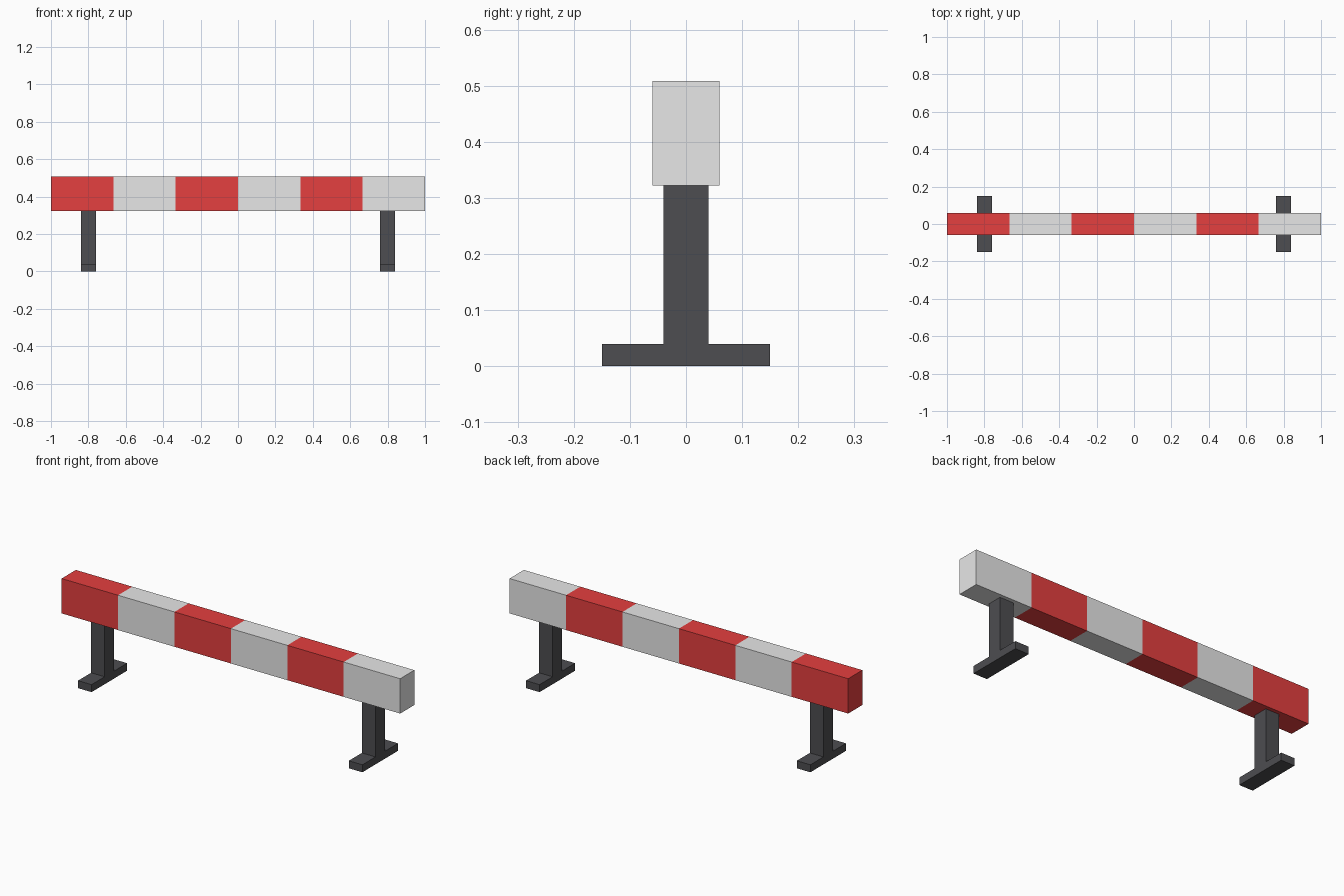
import bpy
import bmesh
from mathutils import Vector

cube = bpy.data.objects.get("Cube")
if cube:
    bpy.data.objects.remove(cube, do_unlink=True)


def make_material(name, rgb):
    mat = bpy.data.materials.new(name)
    mat.use_nodes = True
    color = (*rgb, 1.0)
    mat.diffuse_color = color
    mat.node_tree.nodes["Principled BSDF"].inputs["Base Color"].default_value = color
    return mat


def make_object(name, bm, materials):
    bmesh.ops.recalc_face_normals(bm, faces=bm.faces)
    mesh = bpy.data.meshes.new(name)
    bm.to_mesh(mesh)
    bm.free()
    for mat in materials:
        mesh.materials.append(mat)
    obj = bpy.data.objects.new(name, mesh)
    bpy.context.collection.objects.link(obj)
    return obj


red = make_material("warning_red", (0.78, 0.05, 0.05))
white = make_material("off_white", (0.8, 0.8, 0.8))
dark = make_material("dark_grey", (0.075, 0.075, 0.082))

BEAM_BOTTOM, BEAM_TOP = 0.322, 0.508
BEAM_DEPTH = 0.12
STRIPES = 6
STRIPE_WIDTH = 2 / STRIPES

# Striped beam: one box, cut at each stripe edge and coloured by x
bm = bmesh.new()
bmesh.ops.create_cube(bm, size=1)
bmesh.ops.scale(bm, vec=(2, BEAM_DEPTH, BEAM_TOP - BEAM_BOTTOM), verts=bm.verts)
bmesh.ops.translate(bm, vec=(0, 0, (BEAM_TOP + BEAM_BOTTOM) / 2), verts=bm.verts)
for i in range(1, STRIPES):
    bmesh.ops.bisect_plane(bm, geom=bm.verts[:] + bm.edges[:] + bm.faces[:],
                           plane_co=(-1 + i * STRIPE_WIDTH, 0, 0), plane_no=(1, 0, 0))
for face in bm.faces:
    x = face.calc_center_median().x
    stripe = min(int((x + 1) / STRIPE_WIDTH), STRIPES - 1)
    face.material_index = stripe % 2
make_object("striped_beam", bm, [red, white])

# Supports: an upside-down T profile extruded along x
LEG_WIDTH, LEG_X = 0.08, 0.8
half = [(0.15, 0), (0.15, 0.04), (0.04, 0.04), (0.04, BEAM_BOTTOM)]
profile = half + [(-y, z) for y, z in reversed(half)]
for name, side in (("left_support", 1), ("right_support", -1)):
    bm = bmesh.new()
    start = side * LEG_X - LEG_WIDTH / 2
    face = bm.faces.new([bm.verts.new((start, y, z)) for y, z in profile])
    extruded = bmesh.ops.extrude_face_region(bm, geom=[face], use_keep_orig=True)
    moved = [v for v in extruded["geom"] if isinstance(v, bmesh.types.BMVert)]
    bmesh.ops.translate(bm, vec=Vector((LEG_WIDTH, 0, 0)), verts=moved)
    make_object(name, bm, [dark])
